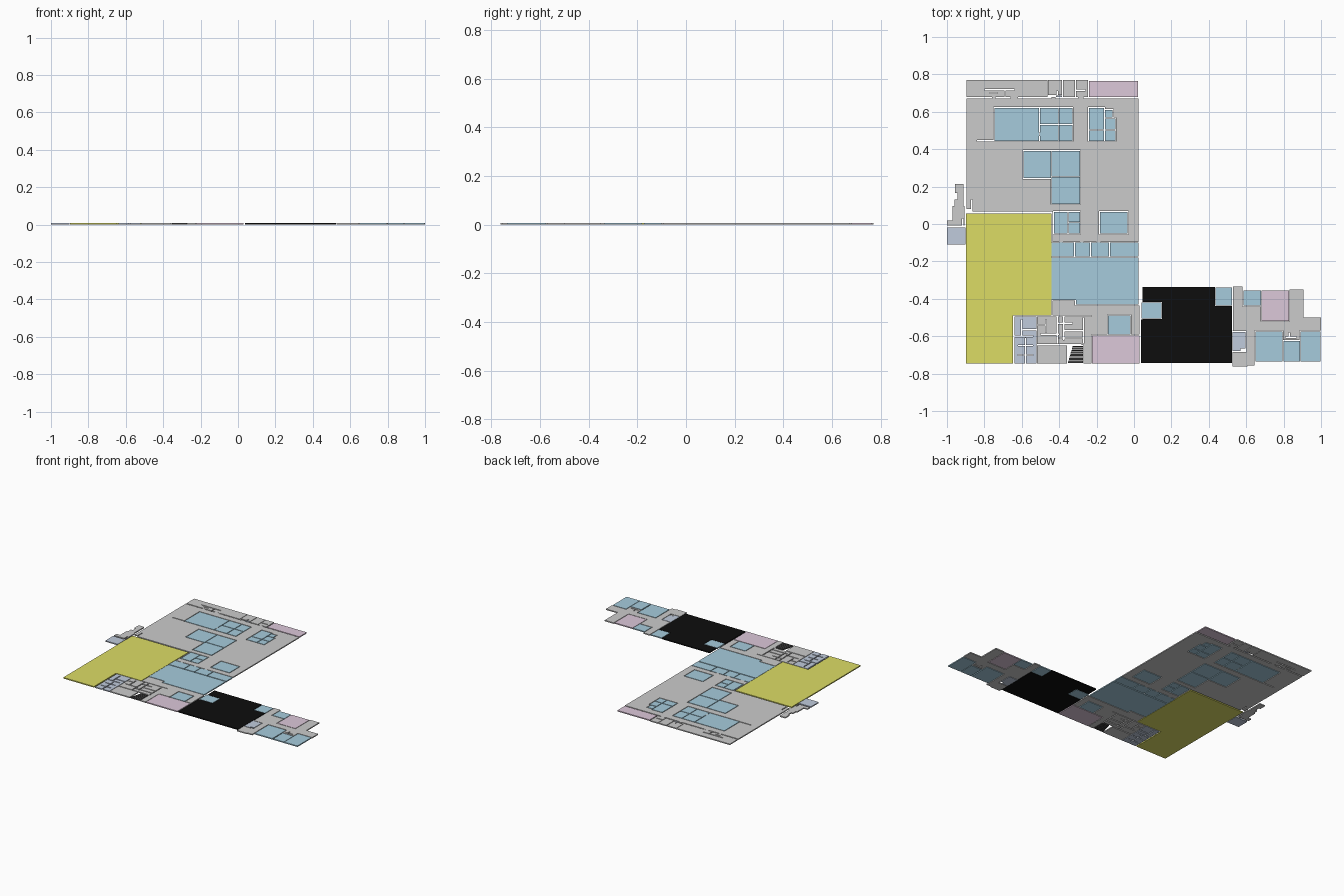
import bpy, bmesh

T = 0.008    # slab thickness
G = 0.005    # wall gap left around each room


def paint(name, rgb):
    m = bpy.data.materials.new(name)
    m.diffuse_color = (*rgb, 1)
    return m


BLUE = paint("blue", (0.38, 0.60, 0.72))
YELLOW = paint("yellow", (0.72, 0.72, 0.13))
PINK = paint("pink", (0.72, 0.58, 0.70))
LAVENDER = paint("lavender", (0.53, 0.60, 0.72))
BLACK = paint("black", (0.004, 0.004, 0.004))
DARK = paint("dark", (0.06, 0.06, 0.06))


def region(name, add, cut=(), mat=None, keep=()):
    """Flat slab: union of rectangles (x0, y0, x1, y1), minus cuts, plus door strips."""
    every = list(add) + list(cut) + list(keep)
    xs = sorted({round(r[i], 4) for r in every for i in (0, 2)})
    ys = sorted({round(r[i], 4) for r in every for i in (1, 3)})

    def hit(rects, x, y):
        return any(a < x < c and b < y < d for a, b, c, d in rects)

    bm, verts = bmesh.new(), {}

    def vert(x, y):
        if (x, y) not in verts:
            verts[x, y] = bm.verts.new((x, y, 0))
        return verts[x, y]

    for x0, x1 in zip(xs, xs[1:]):
        for y0, y1 in zip(ys, ys[1:]):
            cx, cy = (x0 + x1) / 2, (y0 + y1) / 2
            if hit(keep, cx, cy) or (hit(add, cx, cy) and not hit(cut, cx, cy)):
                bm.faces.new([vert(x0, y0), vert(x1, y0), vert(x1, y1), vert(x0, y1)])
    ext = bmesh.ops.extrude_face_region(bm, geom=bm.faces[:])
    bmesh.ops.translate(bm, vec=(0, 0, T),
                        verts=[g for g in ext["geom"] if isinstance(g, bmesh.types.BMVert)])
    bmesh.ops.recalc_face_normals(bm, faces=bm.faces[:])
    me = bpy.data.meshes.new(name)
    bm.to_mesh(me)
    bm.free()
    if mat:
        me.materials.append(mat)
    ob = bpy.data.objects.new(name, me)
    bpy.context.collection.objects.link(ob)
    return ob


def grow(rects, g=G):
    return [(a - g, b - g, c + g, d + g) for a, b, c, d in rects]


def hwall(y, x0, x1, w=0.007):
    return (x0, y - w / 2, x1, y + w / 2)


def vwall(x, y0, y1, w=0.007):
    return (x - w / 2, y0, x + w / 2, y1)


# meeting rooms in the main hall
north = [(-.745, .445, -.507, .62), (-.502, .535, -.405, .62), (-.502, .445, -.405, .53),
         (-.40, .535, -.33, .62), (-.40, .445, -.33, .53),
         (-.24, .505, -.16, .62), (-.24, .445, -.16, .50), (-.155, .57, -.115, .61),
         (-.155, .505, -.10, .565), (-.155, .445, -.10, .50)]
middle = [(-.592, .245, -.445, .39), (-.44, .255, -.29, .39), (-.44, .108, -.29, .25),
          (-.428, -.05, -.355, .065), (-.35, .012, -.29, .065), (-.35, -.05, -.29, .007),
          (-.182, -.05, -.035, .065)]
south = [(-.44, -.173, -.32, -.10), (-.315, -.173, -.235, -.10), (-.23, -.173, -.133, -.10),
         (-.128, -.173, .025, -.10), (-.44, -.405, .025, -.18), (-.31, -.43, .025, -.405),
         (-.138, -.59, -.02, -.49)]
region("north_rooms", north, mat=BLUE)
region("middle_rooms", middle, mat=BLUE)
region("south_rooms", south, mat=BLUE)

# main hall floor
region("main_hall_floor",
       [(-.895, .067, .025, .672), (-.437, -.59, .025, .067), (-.228, -.59, .03, -.43)],
       grow(north + middle + south)
       + [hwall(.445, -.84, -.745), (-.437, -.59, -.228, -.49), (-.895, .067, -.868, .08),
          vwall(-.868, .067, .13)],
       keep=[hwall(.6735, -.76, -.74, .012), hwall(.6735, -.66, -.62, .012),
             hwall(.6735, -.44, -.42, .012), hwall(.6735, -.30, -.27, .012),
             vwall(-.502 - .0025, .47, .49), hwall(-.0975, -.40, -.38),
             hwall(-.0975, -.29, -.27), hwall(-.0975, -.2, -.18)])

# back strip of rooms
region("back_rooms",
       [(-.895, .68, -.463, .77), (-.46, .69, -.385, .77), (-.38, .68, -.315, .77),
        (-.311, .68, -.247, .77)],
       [hwall(.717, -.80, -.64), vwall(-.69, .68, .717), hwall(.70, -.77, -.73),
        vwall(-.41, .69, .71), hwall(.715, -.311, -.26)])
region("back_pink_room", [(-.24, .68, .022, .765)], mat=PINK)
region("back_closet", [(-.418, .68, -.385, .688)], mat=LAVENDER)

# large yellow hall
region("yellow_hall", [(-.897, -.49, -.442, .057), (-.897, -.745, -.648, -.49)], mat=YELLOW)

# side entrance on the left
region("side_entrance", [(-.957, .165, -.912, .215), (-.945, .13, -.912, .165),
                         (-.96, .08, -.912, .13), (-.97, .02, -.905, .095),
                         (-1, -.008, -.905, .02)],
       [vwall(-.915, -.008, .03)])
region("side_lobby", [(-1, -.11, -.9, -.02)], mat=LAVENDER)

# washrooms
region("washrooms", [(-.638, -.745, -.522, -.495)],
       [hwall(-.60, -.638, -.54), hwall(-.565, -.60, -.522), vwall(-.60, -.60, -.51),
        vwall(-.58, -.745, -.61), hwall(-.65, -.62, -.54), hwall(-.70, -.62, -.54)],
       mat=LAVENDER)

# service core and stairs
core = [(-.518, -.745, -.228, -.495)]
stairs = (-.355, -.743, -.272, -.65)
region("service_core", core,
       grow([stairs], .003)
       + [hwall(-.54, -.518, -.47), vwall(-.47, -.58, -.51), hwall(-.59, -.50, -.40),
          vwall(-.41, -.64, -.495), hwall(-.57, -.38, -.27), vwall(-.375, -.62, -.495),
          hwall(-.61, -.40, -.27), hwall(-.645, -.518, -.28), vwall(-.27, -.64, -.50),
          hwall(-.53, -.41, -.33)])
region("stair_treads",
       [(-.352 + .025 * i / 13, -.742 + i * .007, -.273, -.7364 + i * .007) for i in range(13)],
       mat=DARK)
region("front_pink_room", [(-.225, -.745, .03, -.595)], mat=PINK)

# dark link between the two buildings
link = [(.04, -.505, .147, -.42), (.435, -.435, .525, -.34)]
region("link_rooms", link, mat=BLUE)
region("dark_link", [(.045, -.743, .525, -.337), (.037, -.743, .045, -.51)],
       grow(link, .003), BLACK)

# east building
east = [(.585, -.435, .68, -.355), (.65, -.735, .793, -.575),
        (.80, -.735, .887, -.625), (.89, -.735, .997, -.575)]
east_pink, east_lav = (.683, -.518, .828, -.355), (.527, -.68, .597, -.577)
region("east_rooms", east, mat=BLUE)
region("east_pink_room", [east_pink], mat=PINK)
region("east_lobby", [(.527, -.68, .57, -.577), (.57, -.665, .597, -.577)], mat=LAVENDER)
region("east_floor",
       [(.53, -.57, .58, -.335), (.58, -.57, .832, -.44), (.832, -.57, .905, -.35),
        (.905, -.57, 1, -.5), (.527, -.763, .607, -.57), (.607, -.757, .645, -.57),
        (.797, -.62, .885, -.57)],
       grow(east + [east_pink, east_lav], .004)
       + [hwall(-.605, .81, .87), vwall(.83, -.605, -.58)])
